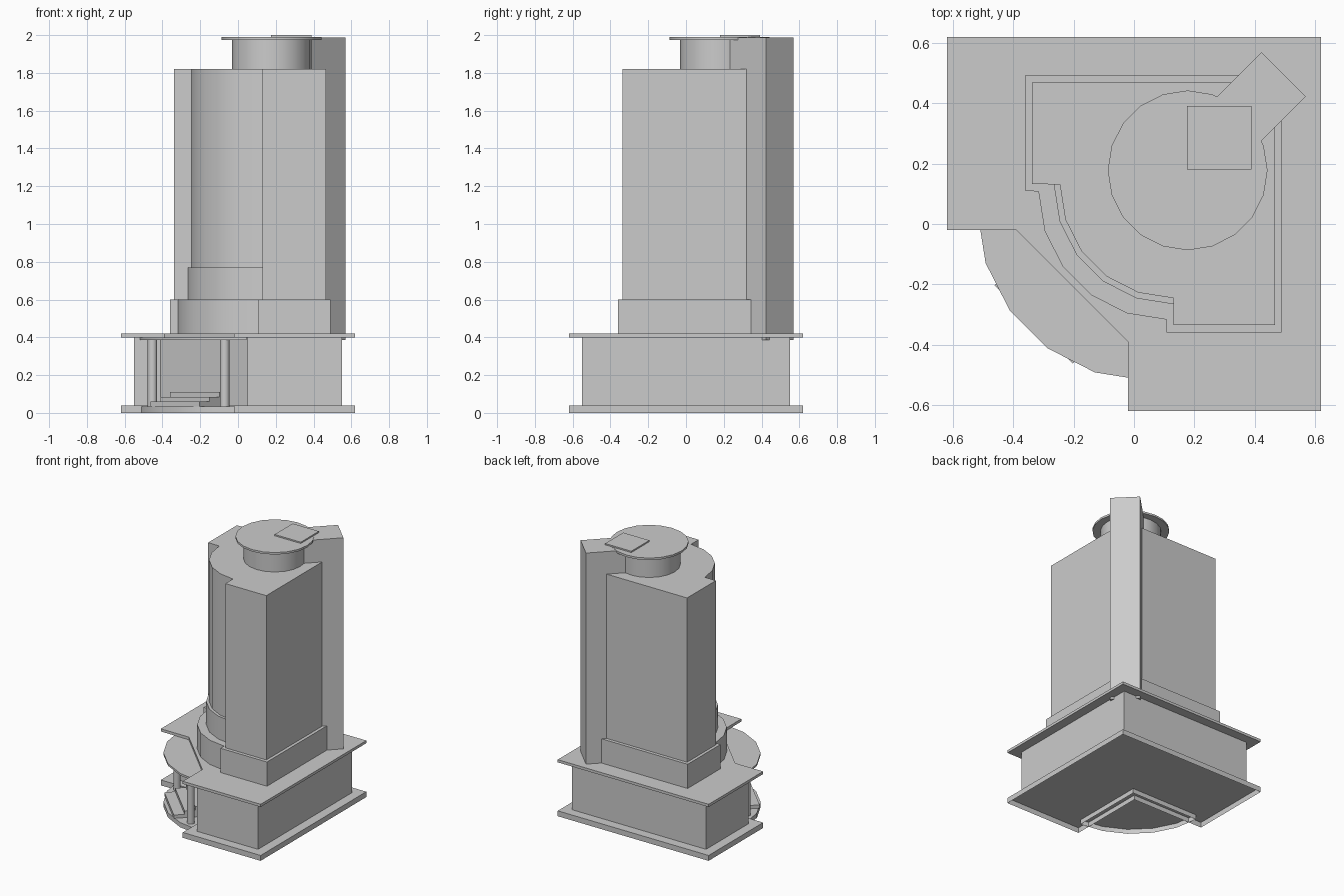
import bpy, bmesh, math

if "Cube" in bpy.data.objects:
    bpy.data.objects.remove(bpy.data.objects["Cube"])


def prism(name, outline, z0, z1, open_bottom=False):
    """Extrude a counter-clockwise plan outline from z0 to z1."""
    bm = bmesh.new()
    low = [bm.verts.new((x, y, z0)) for x, y in outline]
    high = [bm.verts.new((x, y, z1)) for x, y in outline]
    n = len(outline)
    bm.faces.new(high)
    if not open_bottom:
        bm.faces.new(low[::-1])
    for i in range(n):
        j = (i + 1) % n
        bm.faces.new((low[i], low[j], high[j], high[i]))
    mesh = bpy.data.meshes.new(name)
    bm.to_mesh(mesh)
    bm.free()
    ob = bpy.data.objects.new(name, mesh)
    bpy.context.collection.objects.link(ob)
    bpy.ops.object.select_all(action='DESELECT')
    ob.select_set(True)
    bpy.context.view_layer.objects.active = ob
    bpy.ops.object.shade_smooth_by_angle(angle=math.radians(35))
    return ob


def arc(c, r, a0=180, a1=270, n=5):
    return [(c + r * math.cos(math.radians(a0 + (a1 - a0) * i / n)),
             c + r * math.sin(math.radians(a0 + (a1 - a0) * i / n)))
            for i in range(n + 1)]


def circle(x, y, r, n):
    return [(x + r * math.cos(math.tau * i / n), y + r * math.sin(math.tau * i / n))
            for i in range(n)]


def corner_plan(lo, hi, front):
    """Square plan whose front-left corner is replaced by the points in front."""
    first, last = front[0], front[-1]
    return ([(hi, hi), (lo, hi), (lo, first[1])] + front
            + [(last[0], lo), (hi, lo)])


# Base plate with its corner notch, and the rounded porch floor
prism("base_plate", corner_plan(-0.62, 0.62, [(-0.02, -0.02)]), 0, 0.04, True)
porch = arc(0.045, 0.565) + [(0.045, 0.045)]
prism("porch_floor", porch, 0, 0.035, True)

# Ground storey with a diagonal entrance wall, and its roof slab
prism("ground_storey", corner_plan(-0.55, 0.55, [(-0.41, 0.05), (0.05, -0.41)]), 0.04, 0.40)
prism("roof_slab", corner_plan(-0.62, 0.62, [(-0.39, -0.02), (-0.02, -0.39)]), 0.40, 0.42)
prism("porch_canopy", porch, 0.385, 0.40)

# Porch columns
for x, y in ((-0.453, -0.07), (-0.07, -0.453)):
    prism("porch_column", circle(x, y, 0.025, 16), 0.035, 0.385)

# Entrance steps on the diagonal, ending at the wall
for i in range(3):
    d = 0.052 * i
    a, b = -0.463 + d, -0.203 + d
    e = 0.156 - d
    z = 0.035 + 0.025 * i
    prism("entrance_step", [(a, b), (b, a), (b + e, a + e), (a + e, b + e)], z, z + 0.025)

# Tower: plinth, curved bay skirting and main shaft
prism("tower_plinth", [(0.49, 0.495), (-0.36, 0.495), (-0.36, 0.11)] + arc(0.108, 0.425)
      + [(0.108, -0.36), (0.49, -0.36)], 0.42, 0.60)
prism("bay_skirting", arc(0.131, 0.397) + [(0.131, 0.131)], 0.42, 0.77)
prism("tower_shaft", [(0.467, 0.47), (-0.338, 0.47), (-0.338, 0.133)] + arc(0.131, 0.377)
      + [(0.131, -0.335), (0.467, -0.335)], 0.42, 1.82)

# Diagonal shaft at the back corner
prism("corner_shaft", [(0.57, 0.423), (0.423, 0.57), (0.17, 0.317), (0.317, 0.17)], 0.385, 1.988)

# Rooftop drum, disc and hatch
prism("roof_drum", circle(0.178, 0.178, 0.21, 20), 1.82, 1.975)
prism("roof_disc", circle(0.178, 0.178, 0.265, 20), 1.975, 1.99)
prism("roof_hatch", [(0.175, 0.18), (0.39, 0.18), (0.39, 0.392), (0.175, 0.392)], 1.99, 2.0)
